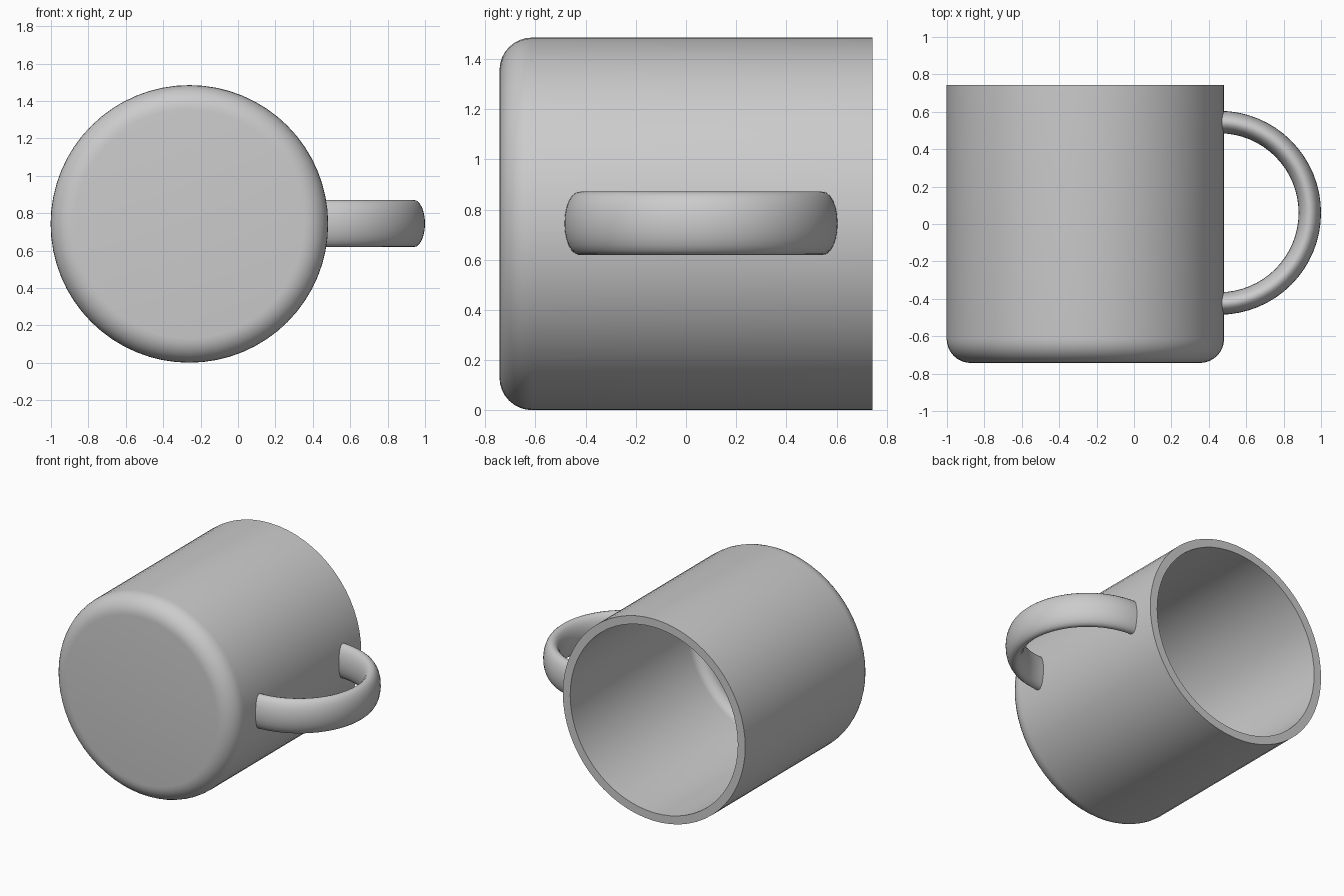
import bpy, bmesh
from math import sin, cos, pi, radians

if "Cube" in bpy.data.objects:
    bpy.data.objects.remove(bpy.data.objects["Cube"])

CX, CZ = -0.26, 0.743      # mug axis, parallel to y
R, RI, H = 0.742, 0.682, 0.743


def make_object(name, bm):
    bmesh.ops.recalc_face_normals(bm, faces=bm.faces)
    mesh = bpy.data.meshes.new(name)
    bm.to_mesh(mesh)
    bm.free()
    ob = bpy.data.objects.new(name, mesh)
    bpy.context.collection.objects.link(ob)
    bpy.ops.object.select_all(action='DESELECT')
    ob.select_set(True)
    bpy.context.view_layer.objects.active = ob
    bpy.ops.object.shade_smooth_by_angle(angle=radians(35))
    return ob


def bridge(bm, rings):
    for a, b in zip(rings, rings[1:]):
        n = len(a)
        for i in range(n):
            j = (i + 1) % n
            bm.faces.new((a[i], a[j], b[j], b[i]))
    bm.faces.new(rings[0])
    bm.faces.new(rings[-1])


def fillet(radius, f, floor, steps=8):
    # (radius, y) points from the flat floor up to the wall
    return [(radius - f + f * sin(t), floor + f - f * cos(t))
            for t in (pi / 2 * i / steps for i in range(steps + 1))]


# Cup: rounded base, straight wall, flat rim and hollow inside
profile = fillet(R, 0.13, -H) + [(R, H), (RI, H)]
profile += fillet(RI, 0.07, -H + 0.06)[::-1]
bm = bmesh.new()
N = 64
bridge(bm, [[bm.verts.new((CX + r * cos(2 * pi * i / N), y, CZ + r * sin(2 * pi * i / N)))
             for i in range(N)] for r, y in profile])
make_object("cup", bm)

# Handle: half ring with an oval cross-section, ends sunk in the wall
HX, HY, RING, SEG, SIDES = 0.455, 0.06, 0.485, 32, 24
bm = bmesh.new()
rings = []
for i in range(SEG + 1):
    a = -pi / 2 + pi * i / SEG
    ring = []
    for k in range(SIDES):
        t = 2 * pi * k / SIDES
        d = RING + 0.06 * cos(t)
        ring.append(bm.verts.new((HX + d * cos(a), HY + d * sin(a), CZ + 0.002 + 0.126 * sin(t))))
    rings.append(ring)
bridge(bm, rings)
make_object("handle", bm)
